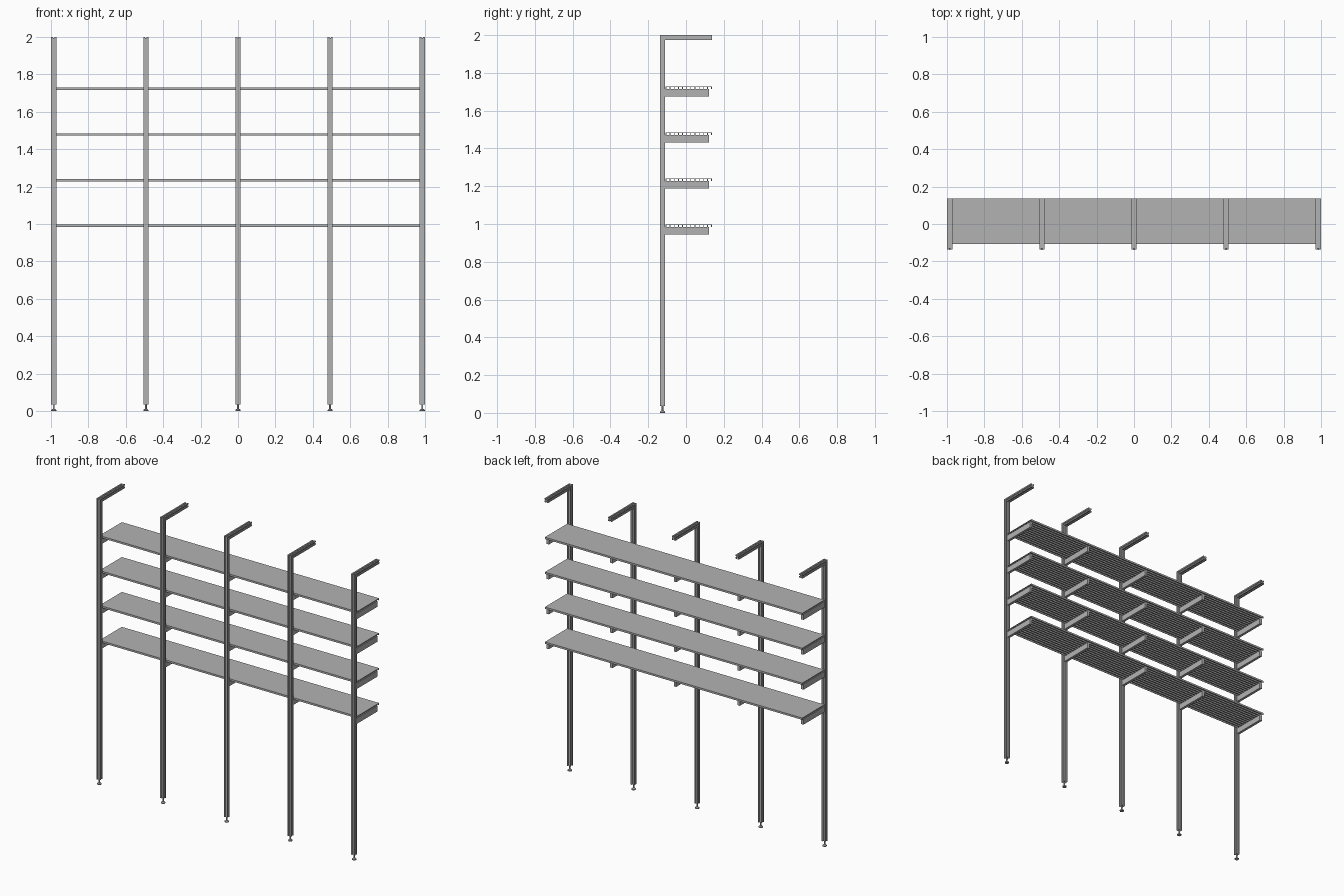
import bpy
import bmesh
from mathutils import Matrix

if "Cube" in bpy.data.objects:
    bpy.data.objects.remove(bpy.data.objects["Cube"])

HALF = 0.0135                       # half width of the slotted frame section
FRONT, BACK, TOP = -0.1375, 0.1375, 2.0
POST_BASE = 0.036
POST_X = [-0.985, -0.4925, 0, 0.4925, 0.985]
SHELF_TOPS = [0.997 + 0.244 * i for i in range(4)]
POST_Y = FRONT + HALF


def make_material(name, value):
    mat = bpy.data.materials.new(name)
    mat.use_nodes = True
    colour = (value, value, value, 1)
    mat.diffuse_color = colour
    mat.node_tree.nodes["Principled BSDF"].inputs["Base Color"].default_value = colour
    return mat


aluminium = make_material("grey aluminium", 0.45)


def finish(bm, name):
    bmesh.ops.recalc_face_normals(bm, faces=bm.faces)
    mesh = bpy.data.meshes.new(name)
    bm.to_mesh(mesh)
    bm.free()
    mesh.materials.append(aluminium)
    obj = bpy.data.objects.new(name, mesh)
    bpy.context.collection.objects.link(obj)
    return obj


def sweep(bm, rings):
    loops = [[bm.verts.new(p) for p in ring] for ring in rings]
    n = len(loops[0])
    for a, b in zip(loops, loops[1:]):
        for i in range(n):
            j = (i + 1) % n
            bm.faces.new((a[i], a[j], b[j], b[i]))
    bm.faces.new(loops[0])
    bm.faces.new(loops[-1])


def box(name, x, y, z):
    bm = bmesh.new()
    sweep(bm, [[(px, y[0], z[0]), (px, y[1], z[0]), (px, y[1], z[1]), (px, y[0], z[1])]
               for px in x])
    return finish(bm, name)


def slotted_section():
    # one side with its T slot, repeated around four sides
    side = [(HALF, -HALF), (HALF, -0.004), (HALF - 0.002, -0.004),
            (HALF - 0.002, -0.007), (HALF - 0.006, -0.004),
            (HALF - 0.006, 0.004), (HALF - 0.002, 0.007),
            (HALF - 0.002, 0.004), (HALF, 0.004)]
    points = []
    for _ in range(4):
        points += side
        side = [(-v, u) for u, v in side]
    return points


# Uprights with mitred top arms
section = slotted_section()
for x in POST_X:
    bm = bmesh.new()
    corner = TOP - HALF
    sweep(bm, [
        [(x + u, POST_Y - v, POST_BASE) for u, v in section],
        [(x + u, POST_Y - v, corner + v) for u, v in section],
        [(x + u, BACK, corner + v) for u, v in section]])
    finish(bm, "upright_with_arm")

# Levelling feet: disc, cone and threaded stud
for x in POST_X:
    bm = bmesh.new()
    for r1, r2, low, high in [(0.014, 0.014, 0, 0.006),
                              (0.013, 0.007, 0.006, 0.012),
                              (0.005, 0.005, 0.012, POST_BASE + 0.002)]:
        bmesh.ops.create_cone(
            bm, cap_ends=True, segments=20, radius1=r1, radius2=r2, depth=high - low,
            matrix=Matrix.Translation((x, POST_Y, (low + high) / 2)))
    foot = finish(bm, "levelling_foot")
    bpy.ops.object.select_all(action="DESELECT")
    foot.select_set(True)
    bpy.context.view_layer.objects.active = foot
    bpy.ops.object.shade_smooth_by_angle()

# Ribbed shelves: a comb-shaped profile drawn along the length
RIBS, RIB, SKIN, DEPTH = 12, 0.004, 0.003, 0.013
shelf_front = -0.108
pitch = (BACK - shelf_front - RIB) / (RIBS - 1)
for top in SHELF_TOPS:
    profile = [(BACK, top), (shelf_front, top)]
    for i in range(RIBS):
        y = shelf_front + i * pitch
        profile += [(y, top - SKIN), (y, top - DEPTH),
                    (y + RIB, top - DEPTH), (y + RIB, top - SKIN)]
    # the outer ribs are flush with the shelf edges
    del profile[2], profile[-1]
    bm = bmesh.new()
    sweep(bm, [[(x, y, z) for y, z in profile] for x in (-0.995, 0.995)])
    finish(bm, "ribbed_shelf")

# Brackets under each shelf at every upright
for top in SHELF_TOPS:
    for x in POST_X:
        box("shelf_bracket", (x - 0.009, x + 0.009), (FRONT + 2 * HALF, 0.121),
            (top - DEPTH - 0.04, top - DEPTH))
